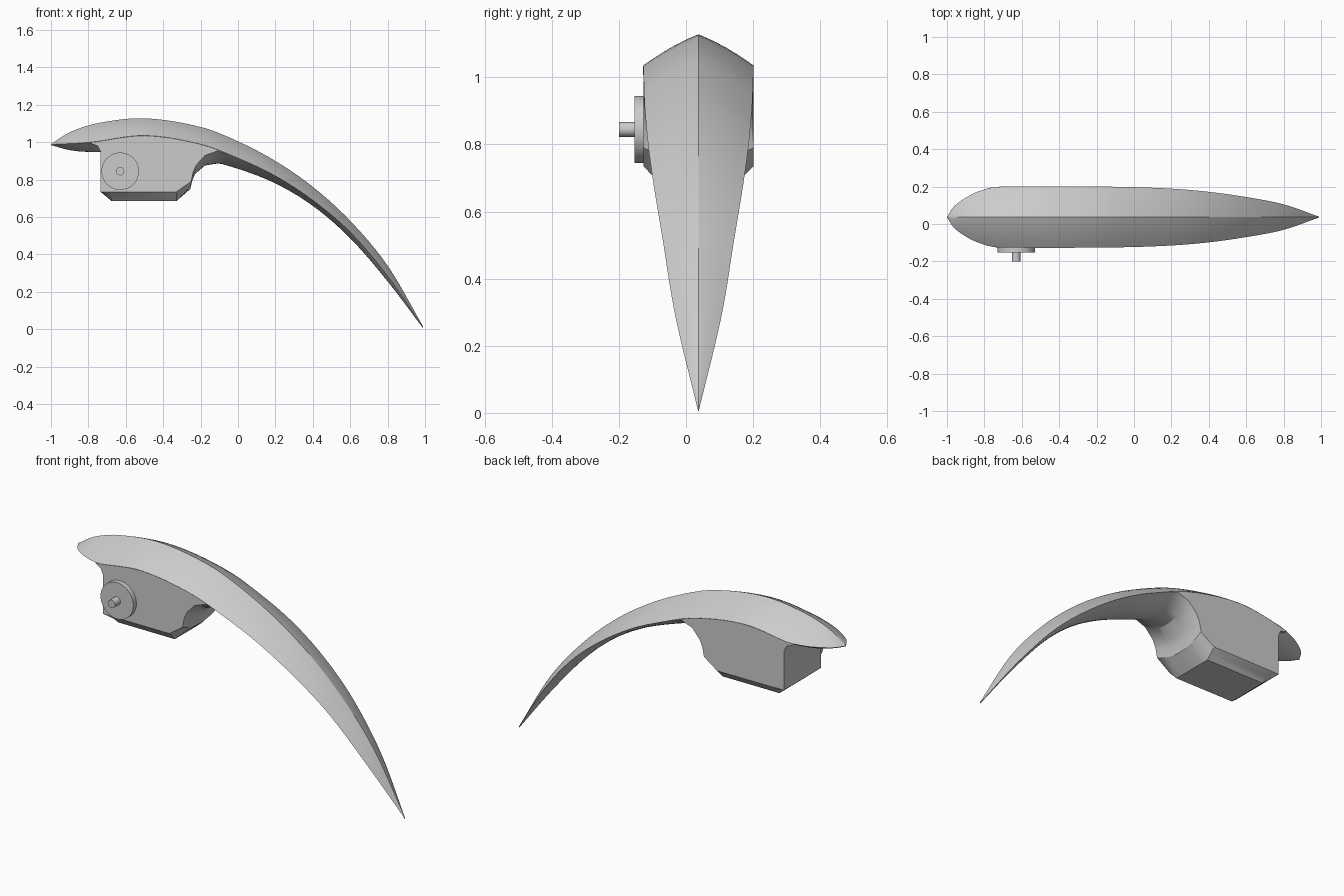
import bpy, bmesh, math

cube = bpy.data.objects.get("Cube")
if cube:
    bpy.data.objects.remove(cube, do_unlink=True)

grey = bpy.data.materials.new("plain grey")
grey.use_nodes = True
colour = (0.6, 0.6, 0.6, 1)
grey.diffuse_color = colour
grey.node_tree.nodes["Principled BSDF"].inputs["Base Color"].default_value = colour

CENTRE_Y = 0.037

# Side and plan curves of the blade, as (x, value) points
RIDGE = [(-1, .99), (-.9, 1.053), (-.75, 1.102), (-.5, 1.128), (-.2, 1.082), (0, 1.005),
         (.2, .9), (.4, .762), (.6, .58), (.8, .34), (.99, .015)]
EDGE = [(-1, .988), (-.79, 1.0), (-.5, 1.036), (-.2, .99), (0, .915),
        (.2, .82), (.4, .69), (.6, .52), (.8, .285), (.99, .01)]
KEEL = [(-1, .985), (-.9, .958), (-.79, .948), (-.5, .945), (-.2, .91), (0, .858),
        (.2, .78), (.4, .66), (.6, .487), (.8, .256), (.99, .005)]
HALF_WIDTH = [(-1, 0), (-.965, .055), (-.88, .115), (-.8, .148), (-.73, .162), (-.1, .162),
              (.2, .152), (.4, .135), (.6, .107), (.8, .068), (.99, .002)]


def curve(points, x):
    """Smooth value at x through the given points."""
    last = len(points) - 1

    def slope(i):
        a, b = points[max(i - 1, 0)], points[min(i + 1, last)]
        return (b[1] - a[1]) / (b[0] - a[0])

    i = 0
    while i < last - 1 and x > points[i + 1][0]:
        i += 1
    (xa, a), (xb, b) = points[i], points[i + 1]
    span = xb - xa
    u = min(max((x - xa) / span, 0), 1)
    v = 1 - u
    return (v * v * (1 + 2 * u) * a + u * u * (1 + 2 * v) * b
            + span * u * v * (v * slope(i) - u * slope(i + 1)))


def loft(name, rings):
    """Skin closed rings of equal length and cap both ends."""
    bm = bmesh.new()
    loops = [[bm.verts.new(p) for p in ring] for ring in rings]
    for a, b in zip(loops, loops[1:]):
        for i in range(len(a)):
            j = (i + 1) % len(a)
            bm.faces.new((a[i], a[j], b[j], b[i]))
    bm.faces.new(loops[0])
    bm.faces.new(loops[-1])
    bmesh.ops.remove_doubles(bm, verts=bm.verts, dist=0.0001)
    bmesh.ops.recalc_face_normals(bm, faces=bm.faces)
    mesh = bpy.data.meshes.new(name)
    bm.to_mesh(mesh)
    bm.free()
    obj = bpy.data.objects.new(name, mesh)
    bpy.context.collection.objects.link(obj)
    finish(obj)


def finish(obj):
    obj.data.materials.append(grey)
    bpy.ops.object.select_all(action='DESELECT')
    obj.select_set(True)
    bpy.context.view_layer.objects.active = obj
    bpy.ops.object.shade_smooth_by_angle(angle=math.radians(30))


# Curved blade: ridged top, rounded belly, pointed at both ends
def blade_section(x, steps=6):
    ridge, edge, keel = (curve(c, x) for c in (RIDGE, EDGE, KEEL))
    half = curve(HALF_WIDTH, x)
    across = [i / steps for i in range(-steps, steps + 1)]
    top = [(x, CENTRE_Y + t * half, ridge + (edge - ridge) * (.7 * abs(t) + .3 * t * t))
           for t in across]
    belly = [(x, CENTRE_Y + t * half, keel + (edge - keel) * t * t)
             for t in reversed(across[1:-1])]
    return top + belly


STATIONS = 56
loft("blade", [blade_section(-.005 - .995 * math.cos(math.pi * i / STATIONS))
               for i in range(STATIONS + 1)])

# Mounting block: outline at the flat sides, blending to the outline at the middle
BASE_SIDE = [(-.79, .995), (-.75, .98), (-.735, .95), (-.735, .735), (-.675, .735), (-.33, .735)]
BASE_MID = BASE_SIDE[:4] + [(-.675, .685), (-.33, .685)]
ARCH_SIDE = [(-.25, .79), (-.24, .84), (-.222, .88), (-.176, .93), (-.107, .955), (-.05, .936)]
ARCH_MID = [(-.255, .75), (-.246, .79), (-.23, .83), (-.176, .876), (-.107, .887), (-.04, .876)]


def block_section(t):
    chamfer = min(1, (1 - abs(t)) / .3)
    bulge = 1 - t * t
    outline = []
    for sides, mids, blend in ((BASE_SIDE, BASE_MID, chamfer), (ARCH_SIDE, ARCH_MID, bulge)):
        for s, m in zip(sides, mids):
            outline.append([a + (b - a) * blend for a, b in zip(s, m)])
    # the roof of the block hides just under the blade's side edge
    for i in range(11):
        x = -.08 - .07 * i
        outline.append([x, curve(EDGE, x) - .001])
    return [(x, CENTRE_Y + t * curve(HALF_WIDTH, x), z) for x, z in outline]


loft("mounting_block", [block_section(t) for t in
                        (-1, -.85, -.7, -.45, -.2, 0, .2, .45, .7, .85, 1)])


# Round boss and pin on the front side
def cylinder(name, radius, y_out, y_in, sides):
    bpy.ops.mesh.primitive_cylinder_add(
        vertices=sides, radius=radius, depth=y_in - y_out,
        location=(-.63, (y_out + y_in) / 2, .845), rotation=(math.pi / 2, 0, 0))
    obj = bpy.context.object
    obj.name = name
    finish(obj)


cylinder("boss_disc", .1, -.153, -.12, 48)
cylinder("boss_pin", .022, -.2, -.15, 24)
